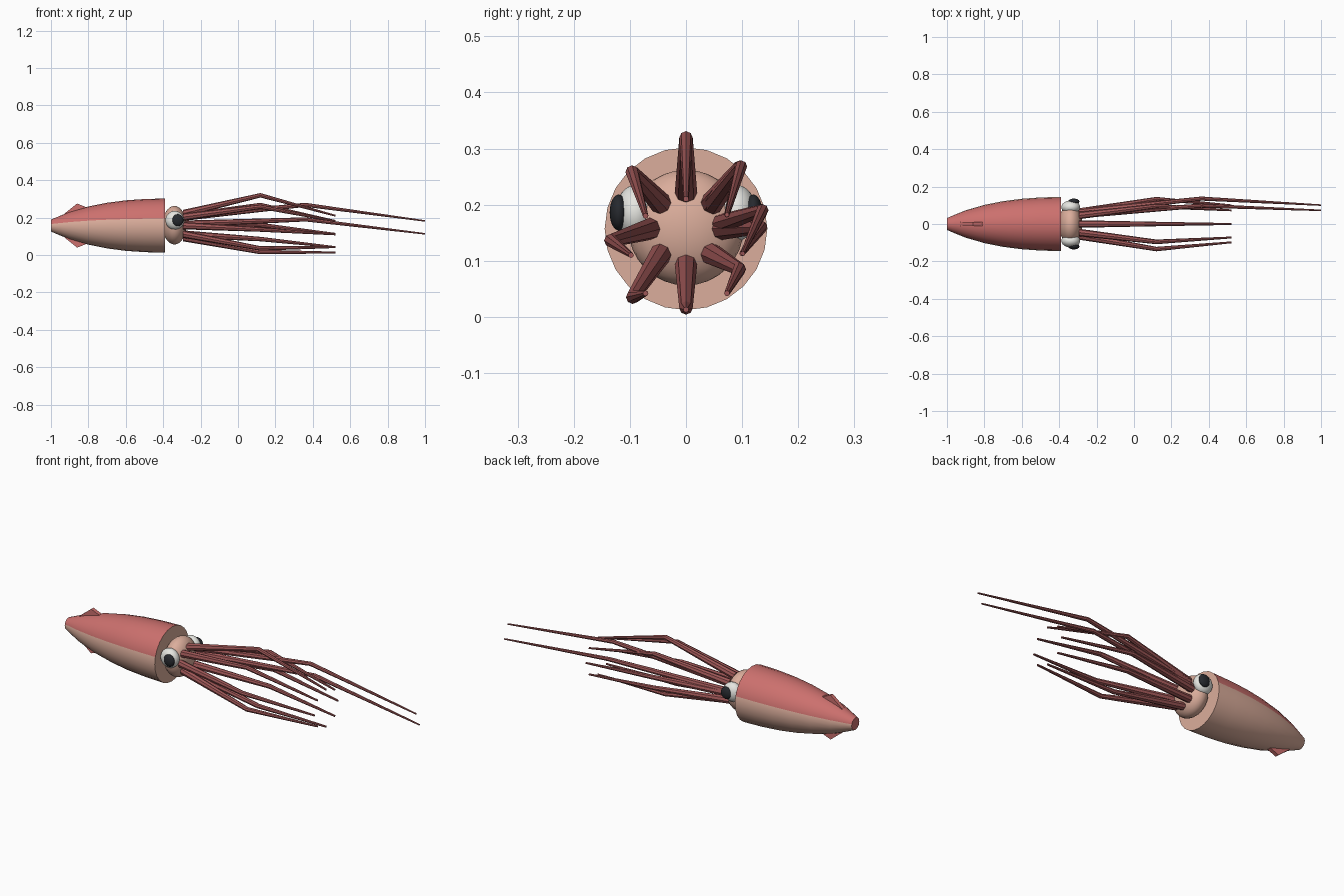
import bpy, bmesh, math
from mathutils import Vector, Matrix

cube = bpy.data.objects.get("Cube")
if cube:
    bpy.data.objects.remove(cube, do_unlink=True)

AXIS_Z = 0.157  # height of the body axis


def material(name, srgb):
    col = [((c + 0.055) / 1.055) ** 2.4 for c in srgb] + [1.0]
    m = bpy.data.materials.new(name)
    m.use_nodes = True
    m.diffuse_color = col
    m.node_tree.nodes["Principled BSDF"].inputs["Base Color"].default_value = col
    return m


pink = material("mantle_pink", (0.80, 0.44, 0.43))
peach = material("belly_peach", (0.86, 0.68, 0.61))
maroon = material("arm_maroon", (0.62, 0.34, 0.34))
white = material("eye_white", (0.90, 0.90, 0.88))
black = material("pupil_black", (0.15, 0.16, 0.18))


def finish(name, bm, mats, smooth_angle=None):
    bmesh.ops.recalc_face_normals(bm, faces=bm.faces[:])
    me = bpy.data.meshes.new(name)
    bm.to_mesh(me)
    bm.free()
    for m in mats:
        me.materials.append(m)
    ob = bpy.data.objects.new(name, me)
    bpy.context.scene.collection.objects.link(ob)
    if smooth_angle:
        bpy.ops.object.select_all(action='DESELECT')
        ob.select_set(True)
        bpy.context.view_layer.objects.active = ob
        bpy.ops.object.shade_smooth_by_angle(angle=math.radians(smooth_angle))
    return ob


def loft(bm, sections, sides):
    """Skin rings standing across x; each section is (centre, radius)."""
    rings = []
    for c, r in sections:
        rings.append([bm.verts.new((c[0],
                                    c[1] + r * math.cos(2 * math.pi * i / sides),
                                    c[2] + r * math.sin(2 * math.pi * i / sides)))
                      for i in range(sides)])
    for a, b in zip(rings, rings[1:]):
        for i in range(sides):
            j = (i + 1) % sides
            bm.faces.new((a[i], a[j], b[j], b[i]))
    bm.faces.new(rings[0])
    bm.faces.new(rings[-1])


def ellipsoid(name, centre, radii, mat):
    bm = bmesh.new()
    bmesh.ops.create_uvsphere(bm, u_segments=24, v_segments=16, radius=1)
    bmesh.ops.transform(bm, verts=bm.verts[:],
                        matrix=Matrix.Translation(centre) @ Matrix.Diagonal((*radii, 1)))
    return finish(name, bm, [mat], 60)


# Mantle: pink back, peach belly and open end
profile = [(-1.0, 0.032), (-0.95, 0.053), (-0.9, 0.073), (-0.8, 0.102), (-0.7, 0.122),
           (-0.6, 0.135), (-0.5, 0.142), (-0.39, 0.145)]
bm = bmesh.new()
loft(bm, [((x, 0, AXIS_Z), r) for x, r in profile], 24)
for f in bm.faces:
    c = f.calc_center_median()
    angle = math.degrees(math.atan2(c.z - AXIS_Z, abs(c.y)))
    rear = c.x < -0.99
    front = c.x > -0.391
    f.material_index = 0 if rear or (angle > 15 and not front) else 1
finish("mantle", bm, [pink, peach], 40)

# Fins: thin upright plates above and below the tail
for name, s in (("upper_fin", 1), ("lower_fin", -1)):
    bm = bmesh.new()
    outline = [(-0.95, 0.03), (-0.925, 0.066), (-0.86, 0.118), (-0.79, 0.09), (-0.79, 0.03)]
    face = bm.faces.new([bm.verts.new((x, -0.01, AXIS_Z + s * h)) for x, h in outline])
    ext = bmesh.ops.extrude_face_region(bm, geom=[face])
    for v in ext["geom"]:
        if isinstance(v, bmesh.types.BMVert):
            v.co.y += 0.02
    finish(name, bm, [pink])

# Head and eyes
ellipsoid("head", (-0.34, 0, 0.159), (0.064, 0.103, 0.103), peach)
for side, s in (("left", 1), ("right", -1)):
    ellipsoid(side + "_eye", (-0.338, s * 0.09, 0.185), (0.05, 0.036, 0.05), white)
    ellipsoid(side + "_pupil", (-0.322, s * 0.12, 0.186), (0.03, 0.016, 0.032), black)


# Arms: tapered tubes with one bend, rooted in a ring on the head
def arm(name, degrees, bend, tip, radii):
    a = math.radians(degrees)
    root = Vector((-0.295, 0.064 * math.cos(a), AXIS_Z + 0.064 * math.sin(a)))
    bm = bmesh.new()
    loft(bm, [(root, radii[0]), (bend, radii[1]), (tip, radii[2])], 8)
    finish(name, bm, [maroon])


# angle, bend (y, z), tip (y, z)
arms = [
    (0, (0.133, 0.160), (0.100, 0.113)),
    (45, (0.096, 0.267), (0.073, 0.182)),
    (90, (0.0, 0.319), (0.0, 0.210)),
    (135, (-0.096, 0.258), (-0.072, 0.180)),
    (180, (-0.134, 0.136), (-0.098, 0.110)),
    (225, (-0.095, 0.035), (-0.072, 0.042)),
    (270, (0.0, 0.016), (0.0, 0.013)),
    (315, (0.095, 0.085), (0.073, 0.042)),
]
for n, (deg, b, t) in enumerate(arms, 1):
    arm(f"arm_{n}", deg, (0.12, *b), (0.52, *t), (0.02, 0.012, 0.005))

# Two long feeding tentacles on the left side
arm("long_tentacle_upper", 42, (0.36, 0.098, 0.268), (1.0, 0.073, 0.182), (0.018, 0.011, 0.004))
arm("long_tentacle_lower", 8, (0.36, 0.136, 0.190), (1.0, 0.101, 0.113), (0.018, 0.011, 0.004))
